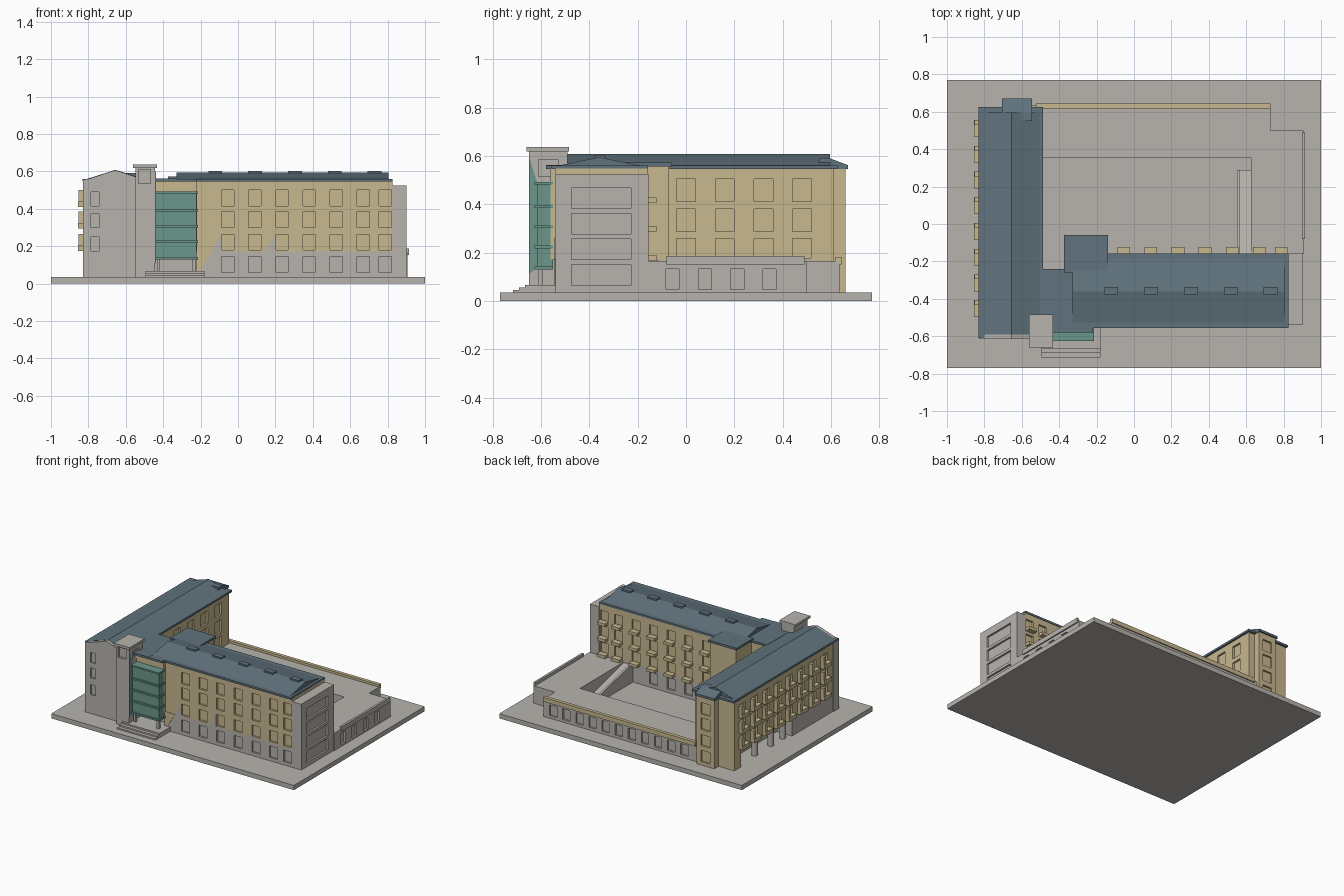
import bpy, bmesh
from mathutils import Vector

if "Cube" in bpy.data.objects:
    bpy.data.objects.remove(bpy.data.objects["Cube"])


def material(name, rgb):
    m = bpy.data.materials.new(name)
    m.diffuse_color = (*rgb, 1)
    m.use_nodes = True
    m.node_tree.nodes["Principled BSDF"].inputs["Base Color"].default_value = m.diffuse_color
    return m


GREY = material("warm grey concrete", (0.475, 0.455, 0.42))
SAND = material("sand plaster", (0.58, 0.48, 0.28))
SLATE = material("slate blue roof", (0.118, 0.17, 0.205))
TEAL = material("teal glazing", (0.15, 0.31, 0.26))
CUBE = [(0, 2, 3, 1), (4, 5, 7, 6), (0, 1, 5, 4), (2, 6, 7, 3), (0, 4, 6, 2), (1, 3, 7, 5)]


def finish(name, bm, mat):
    bmesh.ops.recalc_face_normals(bm, faces=bm.faces)
    me = bpy.data.meshes.new(name)
    bm.to_mesh(me)
    bm.free()
    me.materials.append(mat)
    ob = bpy.data.objects.new(name, me)
    bpy.context.collection.objects.link(ob)
    return ob


def boxes(name, items, mat):
    """One object from boxes given as x0, x1, y0, y1, z0, z1."""
    bm = bmesh.new()
    for x0, x1, y0, y1, z0, z1 in items:
        v = [bm.verts.new((x, y, z)) for x in (x0, x1) for y in (y0, y1) for z in (z0, z1)]
        for f in CUBE:
            bm.faces.new([v[i] for i in f])
    return finish(name, bm, mat)


def prism(name, pts, axis, a, b, mat):
    """Extrude a profile along an axis; profile holds the other two coordinates in order."""
    def place(p, t):
        q = list(p)
        q.insert(axis, t)
        return q
    bm = bmesh.new()
    face = bm.faces.new([bm.verts.new(place(p, a)) for p in pts])
    new = bmesh.ops.extrude_face_region(bm, geom=[face])["geom"]
    off = Vector(place((0, 0), b - a))
    bmesh.ops.translate(bm, vec=off, verts=[g for g in new if isinstance(g, bmesh.types.BMVert)])
    return finish(name, bm, mat)


def recess(ob, cuts):
    """Cut window recesses out of a wall block."""
    cutter = boxes("window_cutter", cuts, ob.data.materials[0])
    cutter.hide_render = True
    mod = ob.modifiers.new("windows", "BOOLEAN")
    mod.object, mod.operation, mod.solver = cutter, "DIFFERENCE", "EXACT"
    dg = bpy.context.evaluated_depsgraph_get()
    me = bpy.data.meshes.new_from_object(ob.evaluated_get(dg))
    ob.modifiers.clear()
    ob.data = me
    bpy.data.objects.remove(cutter)


def windows(axis, plane, centres, width, rows, depth=0.014):
    """Cut boxes on a wall plane facing along x (axis 0) or y (axis 1)."""
    out = []
    for c in centres:
        for z0, z1 in rows:
            across = (c - width / 2, c + width / 2)
            deep = (plane - depth, plane + depth)
            out.append((*deep, *across, z0, z1) if axis == 0 else (*across, *deep, z0, z1))
    return out


G, F1, EAVE = 0.035, 0.172, 0.548
ROWS = [(0.18, 0.262), (0.30, 0.385), (0.415, 0.50)]
LOW = [(0.06, 0.145)]
SX = [-0.055, 0.09, 0.235, 0.38, 0.525, 0.67, 0.787]
WY = [0.51 - 0.1375 * i for i in range(8)]

# Site slab
boxes("site_slab", [(-1, 1, -0.77, 0.77, 0, G)], GREY)

# South wing: grey ground floor, plastered upper floors
low = boxes("south_wing_ground_floor", [(-0.22, 0.825, -0.54, -0.16, G, F1)], GREY)
recess(low, windows(1, -0.54, SX, 0.066, LOW) + windows(1, -0.16, SX[:4], 0.066, LOW))
up = boxes("south_wing_upper_floors", [(-0.34, 0.825, -0.54, -0.16, F1, EAVE)], SAND)
recess(up, windows(1, -0.54, SX, 0.066, ROWS) + windows(1, -0.16, SX, 0.066, ROWS))
boxes("entrance_side_wall", [(-0.225, -0.2, -0.542, -0.4, G, F1)], SAND)
# Painted slanted patches on the front
prism("front_sand_patch", [(-0.2, G), (-0.2, F1), (-0.14, F1), (-0.2, 0.07)], 1, -0.543, -0.539, SAND)
prism("front_grey_patch", [(-0.14, F1), (-0.09, 0.262), (-0.09, F1)], 1, -0.543, -0.539, GREY)
prism("front_grey_patch_small", [(0.145, F1), (0.2, 0.262), (0.2, F1)], 1, -0.543, -0.539, GREY)

# East end block with wide recesses
end = boxes("east_end_block", [(0.825, 0.9, -0.54, -0.155, G, 0.525)], GREY)
recess(end, windows(0, 0.9, [-0.35], 0.245, [(0.065 + 0.106 * i, 0.15 + 0.106 * i) for i in range(4)]))

# South roof with eave slab and skylights
boxes("south_eave", [(-0.34, 0.825, -0.557, -0.157, 0.545, 0.56)], SLATE)
prism("south_roof", [(-0.537, 0.558), (-0.36, 0.595), (-0.18, 0.558)], 0, -0.33, 0.805, SLATE)
boxes("skylights", [(x - 0.037, x + 0.037, -0.378, -0.338, 0.58, 0.603)
                    for x in (-0.122, 0.091, 0.304, 0.517, 0.73)], SLATE)

# Balconies on the courtyard side
boxes("courtyard_balconies", [(x - 0.034, x + 0.034, -0.165, -0.122, z - 0.012, z + 0.01)
                              for x in SX for z in (0.18, 0.30, 0.418)], SAND)

# West wing
west = boxes("west_wing_upper_floors", [(-0.825, -0.5, -0.55, 0.61, F1, EAVE)], SAND)
recess(west, windows(0, -0.825, WY, 0.07, ROWS) + windows(0, -0.5, [0, 0.16, 0.32, 0.48], 0.078,
       [(0.178, 0.258), (0.287, 0.38), (0.411, 0.505)]))
boxes("west_wing_ground_floor", [(-0.825, -0.5, -0.55, -0.07, G, F1),
                                 (-0.70, -0.5, -0.07, 0.55, G, F1)], GREY)
boxes("north_west_pier", [(-0.825, -0.5, 0.53, 0.61, G, F1)], SAND)

# Columns under the overhang
for i, y in enumerate((0.32, 0.13, -0.01)):
    bm = bmesh.new()
    bmesh.ops.create_cone(bm, cap_ends=True, segments=12, radius1=0.022, radius2=0.022, depth=F1 - G)
    bmesh.ops.translate(bm, vec=(-0.79, y, (F1 + G) / 2), verts=bm.verts)
    finish("overhang_column_%d" % (i + 1), bm, GREY)

# Window boxes on the west side: tray plus side fin
boxes("west_window_boxes", [b for y in WY for z in (0.18, 0.30, 0.415) for b in (
    (-0.855, -0.82, y - 0.045, y + 0.045, z - 0.005, z + 0.024),
    (-0.852, -0.82, y + 0.02, y + 0.045, z + 0.024, z + 0.085))], SAND)

# Front gable wall
gable = prism("front_gable_wall", [(-0.83, G), (-0.83, 0.55), (-0.655, 0.607), (-0.5, 0.555), (-0.5, G)],
              1, -0.615, -0.55, GREY)
recess(gable, windows(1, -0.615, [-0.765], 0.044, [(0.175, 0.25), (0.30, 0.375), (0.415, 0.49)]))

# West roof and the north stair bay
boxes("west_eave", [(-0.832, -0.487, -0.61, 0.626, 0.545, 0.56)], SLATE)
prism("west_roof", [(-0.812, 0.558), (-0.655, 0.608), (-0.5, 0.558)], 1, -0.592, 0.595, SLATE)
bay = boxes("north_stair_bay", [(-0.695, -0.55, 0.6, 0.66, G, 0.548)], SAND)
recess(bay, windows(1, 0.66, [-0.622], 0.075, LOW + ROWS))
prism("stair_bay_roof", [(0.55, 0.545), (0.67, 0.545), (0.67, 0.562), (0.59, 0.592), (0.55, 0.592)],
      0, -0.705, -0.545, SLATE)

# Connector between the wings and the courtyard lift block
boxes("connector_walls", [(-0.5, -0.22, -0.56, -0.25, F1, 0.548)], SAND)
boxes("connector_base", [(-0.5, -0.22, -0.5, -0.25, G, F1)], GREY)
boxes("connector_roof", [(-0.5, -0.33, -0.58, -0.24, 0.546, 0.562),
                         (-0.34, -0.22, -0.58, -0.5, 0.546, 0.56)], SLATE)
boxes("lift_block", [(-0.365, -0.15, -0.25, -0.07, G, 0.56)], SAND)
boxes("lift_block_roof", [(-0.375, -0.14, -0.26, -0.06, 0.556, 0.572)], SLATE)

# Corner tower with cap
tower = boxes("corner_tower", [(-0.547, -0.443, -0.65, -0.49, G, 0.62)], GREY)
recess(tower, windows(1, -0.65, [-0.5], 0.066, [(0.535, 0.61)])
       + windows(0, -0.443, [-0.57], 0.08, [(0.515, 0.585)]))
boxes("tower_cap", [(-0.562, -0.432, -0.66, -0.483, 0.618, 0.636)], GREY)
prism("tower_teal_panel", [(-0.65, 0.11), (-0.65, 0.6), (-0.612, 0.48), (-0.612, 0.14)],
      0, -0.445, -0.439, TEAL)

# Glazed entrance bay with floor bands
boxes("glazed_bay", [(-0.44, -0.222, -0.615, -0.55, 0.13, 0.488)], TEAL)
boxes("glazed_bay_bands", [(-0.442, -0.214, -0.626, -0.55, z - 0.007, z + 0.005)
                           for z in (0.137, 0.225, 0.308, 0.392, 0.488)], TEAL)
boxes("entrance_posts", [(x - 0.009, x + 0.009, -0.61, -0.592, G, 0.135) for x in (-0.425, -0.235)], GREY)
boxes("entrance_steps", [(-0.495, -0.18, -0.715, -0.5, G, 0.045), (-0.495, -0.18, -0.69, -0.5, 0.045, 0.056),
                         (-0.495, -0.18, -0.665, -0.5, 0.056, 0.067)], GREY)

# Low annex around the sunken courtyard
north = boxes("north_annex", [(-0.55, 0.73, 0.355, 0.635, G, 0.165)], GREY)
recess(north, windows(1, 0.635, [-0.43 + 0.108 * i for i in range(11)], 0.06, [(0.055, 0.135)]))
east = boxes("east_annex", [(0.625, 0.905, -0.16, 0.5, G, 0.165)], GREY)
recess(east, windows(0, 0.905, [-0.055, 0.078, 0.212, 0.345], 0.054, [(0.048, 0.132)]))
boxes("north_parapet", [(-0.525, 0.73, 0.618, 0.643, 0.15, 0.182)], SAND)
boxes("east_parapet", [(0.897, 0.914, -0.08, 0.49, 0.152, 0.187)], GREY)

# Courtyard ramp with side wall
prism("courtyard_ramp", [(-0.16, G), (-0.16, 0.16), (0.29, 0.05), (0.29, G)], 0, 0.565, 0.626, GREY)
prism("ramp_side_wall", [(-0.16, G), (-0.16, 0.178), (0.29, 0.07), (0.29, G)], 0, 0.55, 0.565, GREY)
